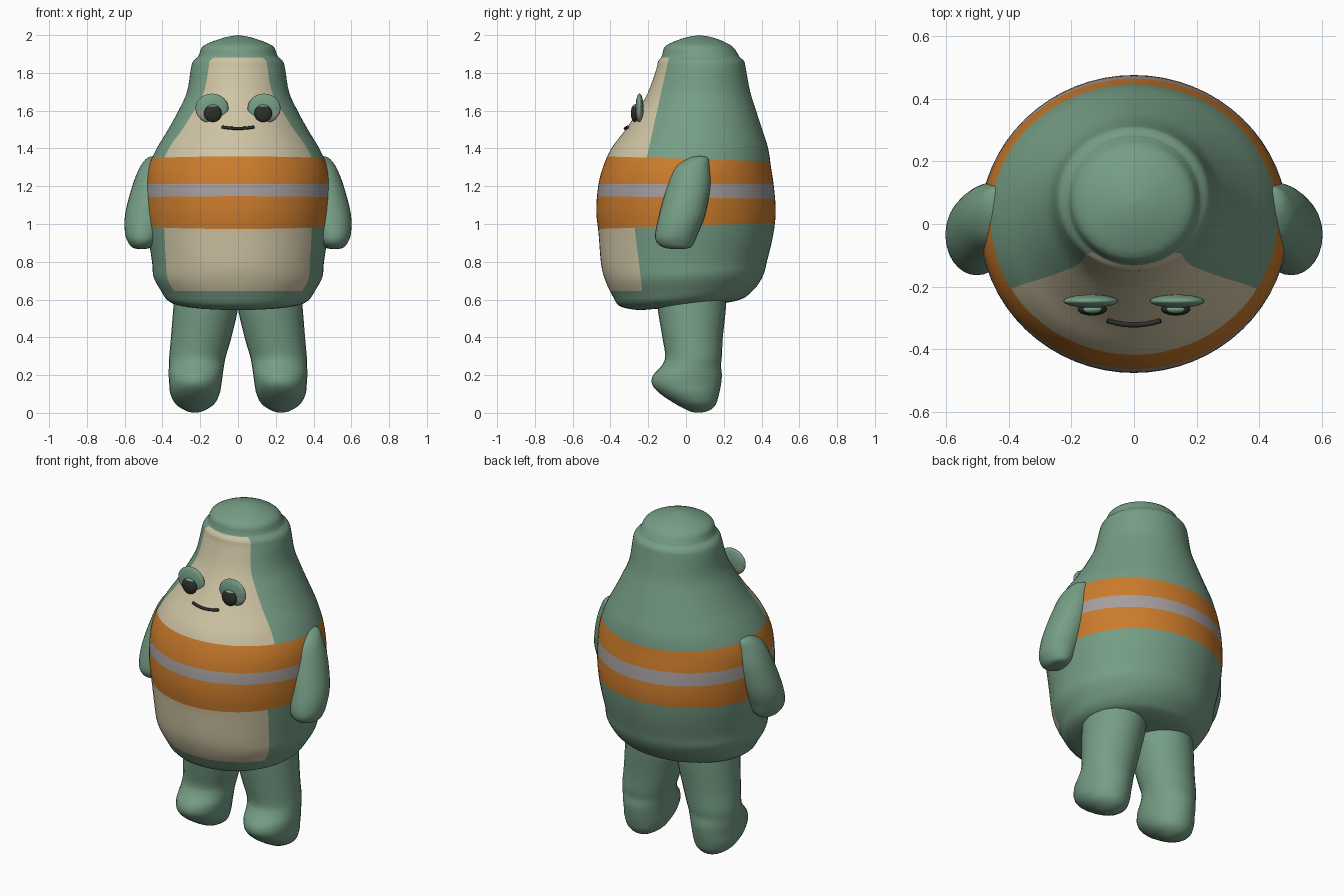
import bpy, bmesh, math
from mathutils import Vector

if "Cube" in bpy.data.objects:
    bpy.data.objects.remove(bpy.data.objects["Cube"])


def material(name, rgb):
    m = bpy.data.materials.new(name)
    m.use_nodes = True
    m.diffuse_color = (*rgb, 1)
    m.node_tree.nodes["Principled BSDF"].inputs["Base Color"].default_value = (*rgb, 1)
    return m


GREEN = material("sage green", (0.18, 0.34, 0.235))
CREAM = material("cream", (0.62, 0.55, 0.37))
ORANGE = material("orange", (0.60, 0.20, 0.025))
GREY = material("warm grey", (0.38, 0.34, 0.34))
DARK = material("near black", (0.025, 0.03, 0.024))


def finish(name, bm, mats):
    mesh = bpy.data.meshes.new(name)
    bmesh.ops.recalc_face_normals(bm, faces=bm.faces)
    for f in bm.faces:
        f.smooth = True
    bm.to_mesh(mesh)
    bm.free()
    for m in mats:
        mesh.materials.append(m)
    ob = bpy.data.objects.new(name, mesh)
    bpy.context.collection.objects.link(ob)
    return ob


def smooth_rows(rows, steps):
    """Catmull-Rom interpolation through the section rows."""
    pts = [Vector(r) for r in rows]
    pts = [pts[0]] + pts + [pts[-1]]
    out = []
    for a, b, c, d in zip(pts, pts[1:], pts[2:], pts[3:]):
        for i in range(steps):
            t = i / steps
            out.append(0.5 * (2 * b + (c - a) * t + (2 * a - 5 * b + 4 * c - d) * t ** 2
                              + (3 * b - a - 3 * c + d) * t ** 3))
    return out + [pts[-1]]


def loft(rows, sides, steps):
    """Stack elliptical sections given as (z, centre x, centre y, radius x, radius y)."""
    bm = bmesh.new()
    rings = []
    for z, cx, cy, rx, ry in smooth_rows(rows, steps):
        ring = []
        for k in range(sides):
            a = math.tau * k / sides
            ring.append(bm.verts.new((cx + rx * math.cos(a), cy + ry * math.sin(a), z)))
        rings.append(ring)
    for r, s in zip(rings, rings[1:]):
        for k in range(sides):
            n = (k + 1) % sides
            bm.faces.new((r[k], r[n], s[n], s[k]))
    bmesh.ops.remove_doubles(bm, verts=bm.verts, dist=0.0005)
    return bm


# Body: (z, centre y, radius x, radius y)
body_rows = [
    (2.0, .07, 0, 0), (1.985, .07, .08, .08), (1.945, .067, .18, .172),
    (1.90, .075, .205, .2), (1.885, .077, .213, .207), (1.86, .08, .238, .228),
    (1.82, .08, .25, .237), (1.7, .07, .27, .27), (1.6, .058, .315, .313),
    (1.5, .042, .37, .362), (1.4, .02, .43, .415), (1.3, .005, .475, .445),
    (1.2, 0, .49, .465), (1.07, 0, .49, .475), (.95, 0, .478, .463),
    (.8, -.01, .455, .44), (.72, -.007, .447, .42), (.65, -.005, .41, .385),
    (.6, -.01, .375, .345), (.575, 0, .32, .29), (.565, 0, .2, .2), (.58, 0, 0, 0)]
bm = loft([(z, 0, cy, rx, ry) for z, cy, rx, ry in body_rows], 64, 4)
for v in bm.verts:  # underside rises towards the back
    v.co.z += 0.09 * v.co.y * min(1, max(0, (0.85 - v.co.z) / 0.25))

# Colour borders as cutting planes (point, normal)
BAND_TOP = (Vector((0, 0, 1.345)), Vector((0, .03, 1)))
GREY_TOP = (Vector((0, 0, 1.212)), Vector((0, 0, 1)))
GREY_LOW = (Vector((0, 0, 1.14)), Vector((0, .015, 1)))
BAND_LOW = (Vector((0, 0, .99)), Vector((0, -.035, 1)))
FACE_TOP = (Vector((0, 0, 1.882)), Vector((0, 0, 1)))
BELLY_LOW = (Vector((0, 0, .645)), Vector((0, 0, 1)))
FACE_SIDE = (Vector((0, -.21, 1.34)), Vector((0, 1, -.22)))
BELLY_SIDE = (Vector((0, -.25, .8)), Vector((0, 1, .12)))


def above(p, plane):
    return (p - plane[0]).dot(plane[1]) > 0


for co, no in (BAND_TOP, GREY_TOP, GREY_LOW, BAND_LOW, FACE_TOP, BELLY_LOW):
    bmesh.ops.bisect_plane(bm, geom=bm.verts[:] + bm.edges[:] + bm.faces[:],
                           plane_co=co, plane_no=no, dist=1e-5)
for (co, no), upper in ((FACE_SIDE, True), (BELLY_SIDE, False)):
    limit = BAND_TOP if upper else BAND_LOW
    faces = [f for f in bm.faces if above(f.calc_center_median(), limit) == upper]
    geom = set(faces)
    for f in faces:
        geom.update(f.edges)
        geom.update(f.verts)
    bmesh.ops.bisect_plane(bm, geom=list(geom), plane_co=co, plane_no=no, dist=1e-5)

for f in bm.faces:
    c = f.calc_center_median()
    if above(c, BAND_TOP):
        f.material_index = int(not above(c, FACE_TOP) and not above(c, FACE_SIDE))
    elif above(c, BAND_LOW):
        f.material_index = 3 if above(c, GREY_LOW) and not above(c, GREY_TOP) else 2
    else:
        f.material_index = int(above(c, BELLY_LOW) and not above(c, BELLY_SIDE))
finish("body", bm, [GREEN, CREAM, ORANGE, GREY])

# Limb sections for the left side: (z, centre x, centre y, radius x, radius y)
arm_rows = [
    (1.36, .44, .07, 0, 0), (1.35, .44, .065, .04, .05), (1.3, .44, .033, .08, .093),
    (1.2, .46, .015, .1, .115), (1.05, .488, -.02, .11, .122), (.95, .5, -.05, .098, .113),
    (.9, .505, -.055, .075, .098), (.873, .51, -.045, .045, .065), (.867, .51, -.04, 0, 0)]
leg_rows = [
    (.75, .16, .03, .16, .185), (.58, .168, .03, .172, .183), (.4, .195, .035, .16, .16),
    (.3, .214, .04, .15, .15), (.25, .22, .028, .146, .157), (.2, .224, .008, .143, .182),
    (.15, .226, .003, .138, .182), (.1, .228, .02, .13, .155), (.05, .228, .05, .105, .11),
    (.02, .228, .065, .065, .07), (.005, .228, .065, .03, .035), (.002, .228, .065, 0, 0)]


def eye_part(name, side, centre, radii, mats, rule):
    """Flattened ball with its faces coloured by a rule."""
    b = bmesh.new()
    bmesh.ops.create_uvsphere(b, u_segments=32, v_segments=20, radius=1)
    for v in b.verts:
        v.co = Vector(centre) + Vector(r * c for r, c in zip(radii, v.co))
    for f in b.faces:
        f.material_index = int(rule(f.calc_center_median()))
    for v in b.verts:
        v.co.x *= side
    finish(name, b, mats)


for label, side in (("left", 1), ("right", -1)):
    for part, rows in (("arm", arm_rows), ("leg", leg_rows)):
        finish(f"{label}_{part}",
               loft([(z, side * x, y, rx, ry) for z, x, y, rx, ry in rows], 28, 4), [GREEN])
    eye_part(f"{label}_eyelid", side, (.138, -.246, 1.612), (.087, .021, .078),
             [GREEN, GREY], lambda p: p.x > .185 and p.z < 1.6)
    eye_part(f"{label}_pupil", side, (.133, -.272, 1.586), (.047, .02, .046),
             [DARK, GREEN], lambda p: p.z > 1.625)

# Mouth: thin curved line wrapped on the face
curve = bpy.data.curves.new("mouth", "CURVE")
curve.dimensions = "3D"
curve.bevel_depth = 0.008
curve.bevel_resolution = 2
curve.use_fill_caps = True
spline = curve.splines.new("POLY")
count = 13
spline.points.add(count - 1)
for i, p in enumerate(spline.points):
    t = 2 * i / (count - 1) - 1
    p.co = (.085 * t, -.322 + .014 * t * t, 1.506 + .008 * t * t, 1)
curve.materials.append(DARK)
bpy.context.collection.objects.link(bpy.data.objects.new("mouth", curve))
